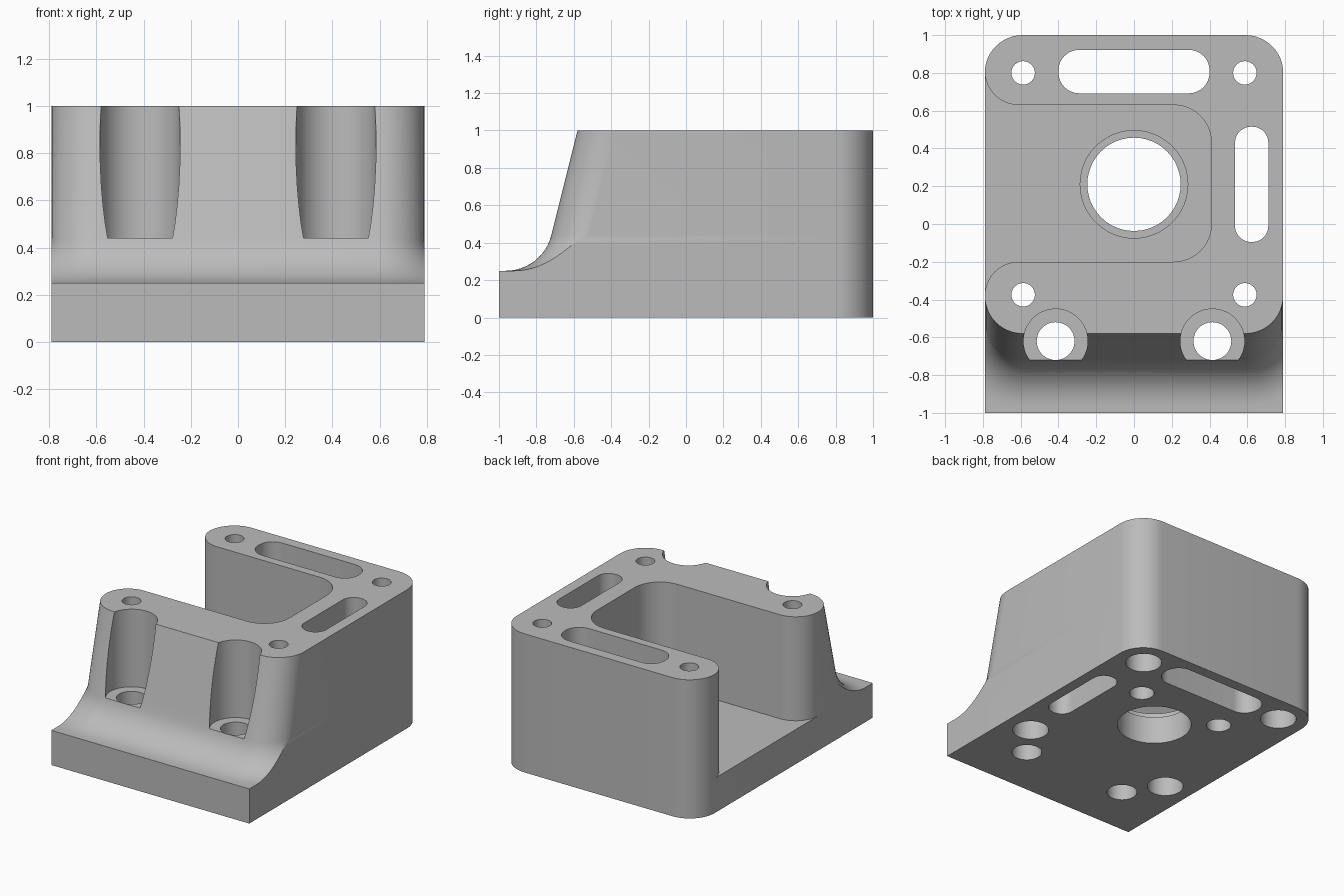
import bpy, bmesh
from math import pi, cos, sin, acos, radians

cube = bpy.data.objects.get("Cube")
if cube:
    bpy.data.objects.remove(cube, do_unlink=True)

metal = bpy.data.materials.new("plain grey")
metal.use_nodes = True
metal.diffuse_color = (0.5, 0.5, 0.5, 1)
metal.node_tree.nodes["Principled BSDF"].inputs["Base Color"].default_value = (0.5, 0.5, 0.5, 1)

HALF, R, FLOOR, KNEE = 0.79, 0.2, 0.25, 0.44


def arc(cx, cy, r, a0, a1, n=12):
    return [(cx + r * cos(a0 + (a1 - a0) * i / n), cy + r * sin(a0 + (a1 - a0) * i / n))
            for i in range(n + 1)]


def loft(name, rings):
    """Closed solid through rings of (outline, z)."""
    bm = bmesh.new()
    loops = [[bm.verts.new((x, y, z)) for x, y in pts] for pts, z in rings]
    for low, high in zip(loops, loops[1:]):
        for i in range(len(low)):
            j = (i + 1) % len(low)
            bm.faces.new((low[i], low[j], high[j], high[i]))
    bm.faces.new(loops[0][::-1])
    bm.faces.new(loops[-1])
    bmesh.ops.recalc_face_normals(bm, faces=bm.faces)
    mesh = bpy.data.meshes.new(name)
    bm.to_mesh(mesh)
    bm.free()
    mesh.materials.append(metal)
    obj = bpy.data.objects.new(name, mesh)
    bpy.context.collection.objects.link(obj)
    return obj


def cut(body, outline, z0, z1):
    cutter = loft("cutter", [(outline, z0), (outline, z1)])
    cutter.hide_render = True
    mod = body.modifiers.new("cut", 'BOOLEAN')
    mod.operation, mod.solver, mod.object = 'DIFFERENCE', 'EXACT', cutter
    bpy.context.view_layer.objects.active = body
    bpy.ops.object.modifier_apply(modifier=mod.name)
    bpy.data.objects.remove(cutter, do_unlink=True)


def circle(x, y, r):
    return arc(x, y, r, 0, 2 * pi, 48)[:-1]


def slot(cx, cy, hx, hy, r):
    pts = []
    for k, (sx, sy) in enumerate([(1, 1), (-1, 1), (-1, -1), (1, -1)]):
        pts += arc(cx + sx * (hx - r), cy + sy * (hy - r), r, k * pi / 2, (k + 1) * pi / 2)
    return pts


def section(cy, r, flat=None):
    """Block outline: fixed rounded back, front corners of radius r clipped by the sides."""
    a = acos(min(1, R / r))
    right = arc(HALF - R, cy, r, -pi / 2, -a)
    if flat is not None:
        right = [(x, flat) for x, _ in right]
    right[-1] = (HALF, right[-1][1])
    right += arc(HALF - R, 1 - R, R, 0, pi / 2)
    return right + [(-x, y) for x, y in reversed(right)]


# Block: square foot, concave fillet, then a leaning front wall
lean = radians(14)
fillet = (KNEE - FLOOR) / (1 - sin(lean))
knee_y = -0.72 + R
rings = []
steps = 12
for i in range(steps + 1):
    t = pi / 2 - (pi / 2 - lean) * i / steps
    spread = fillet * (cos(lean) - cos(t))
    rings.append((section(knee_y, R + spread), FLOOR + fillet * (1 - sin(t))))
foot = section(knee_y, R + fillet * cos(lean), flat=-1)
rings = [(foot, 0), (foot, FLOOR)] + rings + [(section(-0.58 + R, R), 1)]
body = loft("mounting_block", rings)

# Pocket open to one side, with rounded arm ends
tip = 0.18
pocket = (arc(0.21, 0.43, R, pi / 2, 0) + arc(0.21, 0, R, 0, -pi / 2)
          + arc(-HALF + tip, -0.2 - tip, tip, pi / 2, pi)
          + [(-1, -0.2 - tip), (-1, 0.63 + tip)]
          + arc(-HALF + tip, 0.63 + tip, tip, pi, 3 * pi / 2))
cut(body, pocket, FLOOR, 1.2)

# Central bore with a shallow seat
cut(body, circle(0, 0.21, 0.285), 0.2, 0.5)
cut(body, circle(0, 0.21, 0.247), -0.1, 0.5)

# Lightening slots
cut(body, slot(0, 0.807, 0.4, 0.115, 0.11), -0.1, 1.2)
cut(body, slot(0.623, 0.21, 0.088, 0.305, 0.085), -0.1, 1.2)

for side in (-1, 1):
    # Corner screw holes, widened from below
    for y in (0.8, -0.375):
        cut(body, circle(side * 0.587, y, 0.062), -0.1, 1.2)
        cut(body, circle(side * 0.587, y, 0.12), -0.1, 0.5)
    # Front bolt holes with tall head recesses
    cut(body, circle(side * 0.415, -0.62, 0.17), KNEE, 1.2)
    cut(body, circle(side * 0.415, -0.62, 0.1), -0.1, 1.2)
    # Blind holes underneath
    cut(body, circle(side * 0.335, 0.48, 0.082), -0.1, 0.15)

bpy.ops.object.select_all(action='DESELECT')
body.select_set(True)
bpy.context.view_layer.objects.active = body
bpy.ops.object.shade_smooth_by_angle(angle=radians(30))
